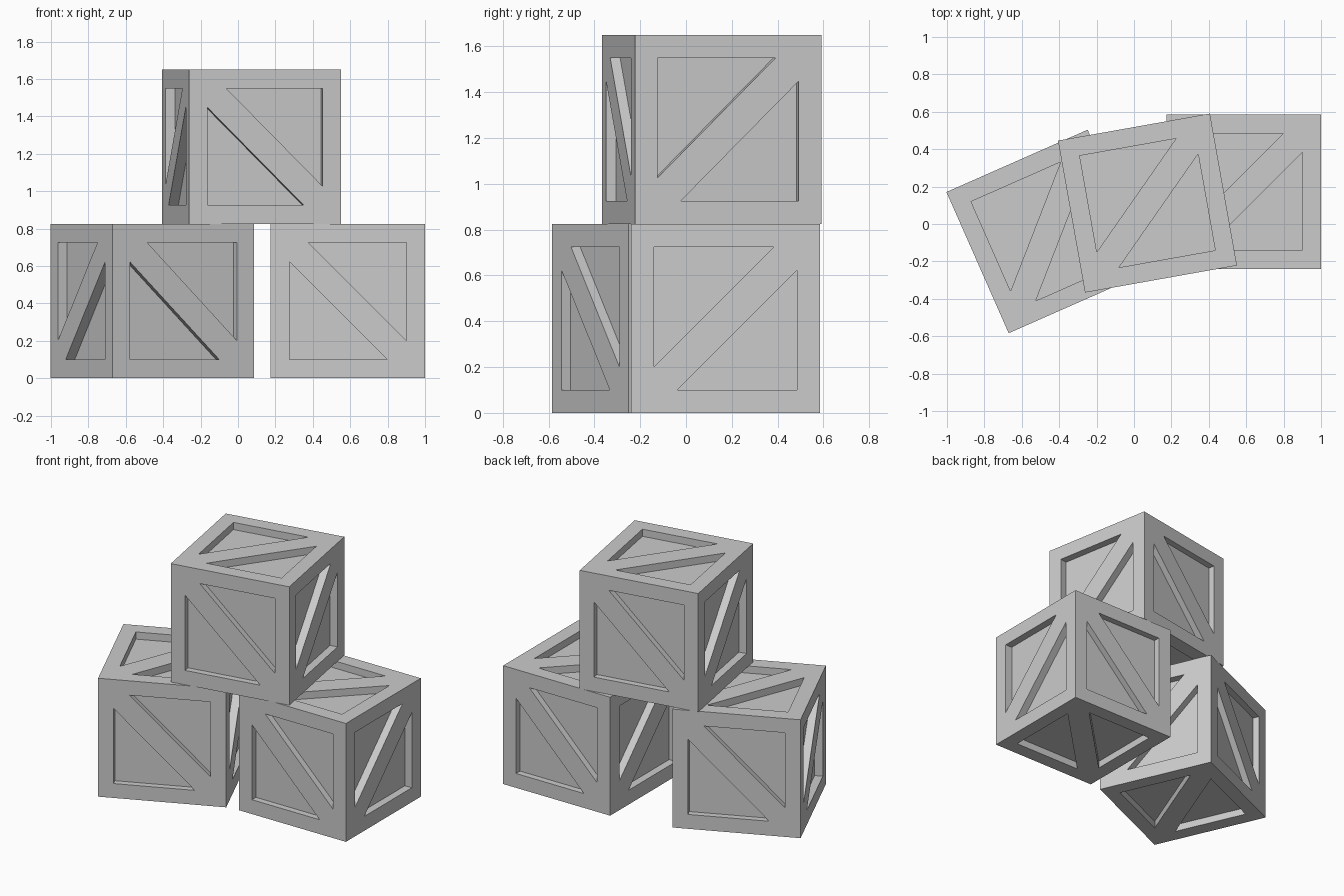
import bpy, bmesh
from math import radians
from mathutils import Vector, Matrix

if "Cube" in bpy.data.objects:
    bpy.data.objects.remove(bpy.data.objects["Cube"])

S = 0.4125      # half size of a crate
H = 0.3125      # half size of the framed opening
L = 0.523       # leg length of each triangular recess

X, Y, Z = Vector((1, 0, 0)), Vector((0, 1, 0)), Vector((0, 0, 1))
# normal, and the two axes between which the brace runs, plus recess depth
SIDES = [(X, Y, Z, 0.053), (-X, -Y, Z, 0.053),
         (-Y, -X, Z, 0.044), (Y, X, Z, 0.044),
         (Z, X, Y, 0.05), (-Z, X, Y, 0.05)]


def add_side(bm, n, u, v, depth):
    def vert(a, b, d=0.0):
        return bm.verts.new(n * (S - d) + u * a + v * b)

    bl, br, tr, tl = (vert(*p) for p in ((-S, -S), (S, -S), (S, S), (-S, S)))
    upper = [(-H, H), (-H, H - L), (L - H, H)]
    lower = [(-a, -b) for a, b in upper]
    a0, a1, a2 = rim_a = [vert(*p) for p in upper]
    b0, b1, b2 = rim_b = [vert(*p) for p in lower]
    # outer frame boards and the diagonal brace
    for f in ((bl, tl, a0, a1), (tl, tr, a2, a0), (bl, br, b0, b2),
              (br, tr, b1, b0), (bl, a1, a2, tr, b1, b2)):
        bm.faces.new(f)
    # sunken triangular panels
    for rim, pts in ((rim_a, upper), (rim_b, lower)):
        floor = [vert(*p, depth) for p in pts]
        bm.faces.new(floor)
        for i in range(3):
            j = (i + 1) % 3
            bm.faces.new((rim[i], rim[j], floor[j], floor[i]))


def crate(name, location, angle):
    bm = bmesh.new()
    for side in SIDES:
        add_side(bm, *side)
    bmesh.ops.remove_doubles(bm, verts=bm.verts, dist=1e-4)
    bmesh.ops.recalc_face_normals(bm, faces=bm.faces)
    mesh = bpy.data.meshes.new(name)
    bm.to_mesh(mesh)
    bm.free()
    ob = bpy.data.objects.new(name, mesh)
    ob.matrix_world = Matrix.Translation(location) @ Matrix.Rotation(radians(angle), 4, 'Z')
    bpy.context.collection.objects.link(ob)


# two crates on the ground, one stacked across them
crate("crate_left", (-0.459, -0.04, S), 23.8)
crate("crate_right", (0.5875, 0.1725, S), 0)
crate("crate_top", (0.072, 0.112, 3 * S), 10.1)
